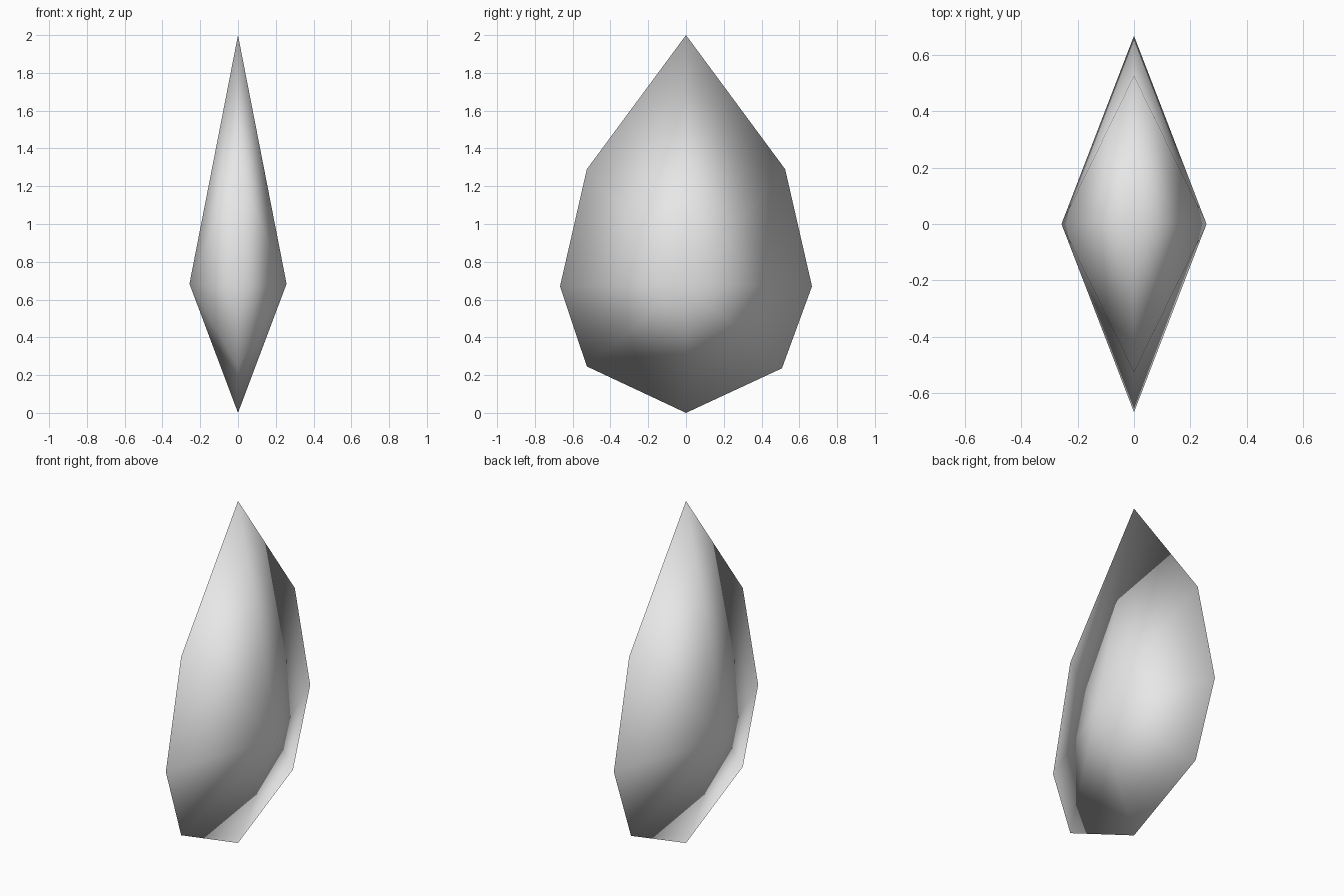
import bpy
import bmesh

cube = bpy.data.objects.get("Cube")
if cube:
    bpy.data.objects.remove(cube, do_unlink=True)

# Plain grey stone
grey = bpy.data.materials.new("light_grey")
grey.use_nodes = True
colour = (0.8, 0.8, 0.8, 1.0)
grey.diffuse_color = colour
grey.node_tree.nodes["Principled BSDF"].inputs["Base Color"].default_value = colour

# Eight-sided rim in the middle plane, as (y, z)
RIM = [(0, 2), (0.525, 1.29), (0.667, 0.67), (0.508, 0.236),
       (0, 0), (-0.525, 0.246), (-0.667, 0.67), (-0.525, 1.29)]
HALF_WIDTH = 0.257
PEAK_HEIGHT = 0.683

bm = bmesh.new()
rim = [bm.verts.new((0, y, z)) for y, z in RIM]

# A fan of triangles rises from the rim to a peak on each side
for side in (-1, 1):
    peak = bm.verts.new((side * HALF_WIDTH, 0, PEAK_HEIGHT))
    for i, corner in enumerate(rim):
        bm.faces.new((peak, corner, rim[(i + 1) % len(rim)]))

bmesh.ops.recalc_face_normals(bm, faces=bm.faces)
for face in bm.faces:
    face.smooth = True  # shading stays smooth across the rim

mesh = bpy.data.meshes.new("pointed_shard")
bm.to_mesh(mesh)
bm.free()
mesh.materials.append(grey)
shard = bpy.data.objects.new("pointed_shard", mesh)
bpy.context.collection.objects.link(shard)
